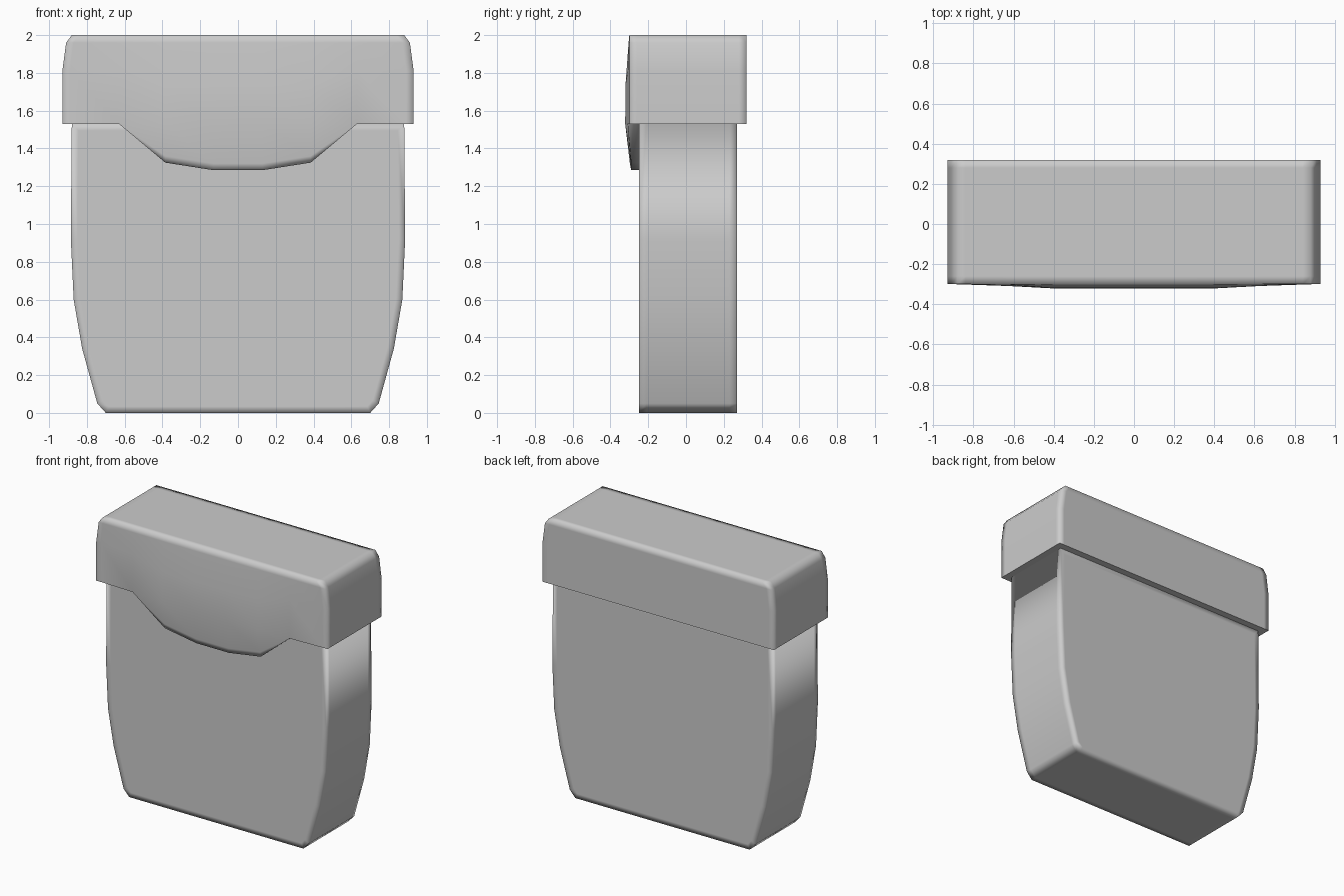
import bpy, bmesh

if "Cube" in bpy.data.objects:
    bpy.data.objects.remove(bpy.data.objects["Cube"])


def finish(bm, name):
    bmesh.ops.recalc_face_normals(bm, faces=bm.faces)
    me = bpy.data.meshes.new(name)
    bm.to_mesh(me)
    bm.free()
    me.shade_smooth()
    ob = bpy.data.objects.new(name, me)
    bpy.context.collection.objects.link(ob)
    mod = ob.modifiers.new("soft_edges", 'WEIGHTED_NORMAL')
    mod.keep_sharp = True
    return ob


def strip(bm, a, b, closed=False):
    n = len(a)
    for i in range(n if closed else n - 1):
        j = (i + 1) % n
        bm.faces.new((a[i], a[j], b[j], b[i]))


# pouch body: tapered outline swept front to back, with support loops at the edges
half = [(.70, 0), (.745, .05), (.825, .34), (.87, .60), (.885, .92), (.88, 1.53)]
outline = half + [(-x, z) for x, z in reversed(half)]
bm = bmesh.new()
loops = [[bm.verts.new((x, y, z)) for x, z in outline] for y in (-.25, -.21, .23, .27)]
for a, b in zip(loops, loops[1:]):
    strip(bm, a, b, closed=True)
caps = [bm.faces.new(loops[0]), bm.faces.new(loops[-1])]
bmesh.ops.recalc_face_normals(bm, faces=bm.faces)
bmesh.ops.inset_individual(bm, faces=caps, thickness=.035, use_even_offset=True)
finish(bm, "pouch_body")

# lid: gently bulged front grid, flat back grid, sides joining them
rows = [(2.0, .88, 0), (1.96, .91, .004), (1.81, .93, .02), (1.53, .93, .022)]
inner = [.63, .385, .13]
bulge = {.63: .4, .385: 1, .13: 1}


def lid_grid(bm, y, amount):
    grid = []
    for z, w, depth in rows:
        right = [(w, 0, z), (w - .04, 0, z)]
        for x in inner:
            zz = 1.74 if z == 1.81 and x < .5 else z
            right.append((x, -depth * bulge[x] * amount, zz))
        pts = [(-x, d, zz) for x, d, zz in right] + right[::-1]
        grid.append([bm.verts.new((x, y + d, zz)) for x, d, zz in pts])
    for a, b in zip(grid, grid[1:]):
        strip(bm, a, b)
    return grid


def border(grid):
    return [r[0] for r in reversed(grid)] + grid[0][1:-1] + [r[-1] for r in grid]


bm = bmesh.new()
front = lid_grid(bm, -.30, 1)
back = lid_grid(bm, .32, 0)
rims = [border(front)]
for y in (-.26, .28):
    rims.append([bm.verts.new((v.co.x, y, v.co.z)) for v in rims[0]])
rims.append(border(back))
for a, b in zip(rims, rims[1:]):
    strip(bm, a, b)

# curved flap hanging from the lid front, with a thick lower rim
top = front[-1][2:-2]
drop = [1.325, 1.285, 1.285, 1.325]
mid, low = [[bm.verts.new((v.co.x, y, z + up)) for v, z in zip(top[1:-1], drop)]
            for y, up in ((-.297, .035), (-.29, 0))]
strip(bm, top[1:-1], mid)
strip(bm, mid, low)
for end, i in ((top[0], 0), (top[-1], -1)):
    bm.faces.new((end, top[1:-1][i], mid[i]))
    bm.faces.new((end, mid[i], low[i]))
edge = [top[0]] + low + [top[-1]]
strip(bm, edge, [bm.verts.new((v.co.x, -.25, v.co.z)) for v in edge])

# closed underside of the lid
bm.faces.new([bm.verts.new((x, y, 1.53)) for x, y in
              ((-.93, -.30), (.93, -.30), (.93, .32), (-.93, .32))])
finish(bm, "lid_with_flap")
